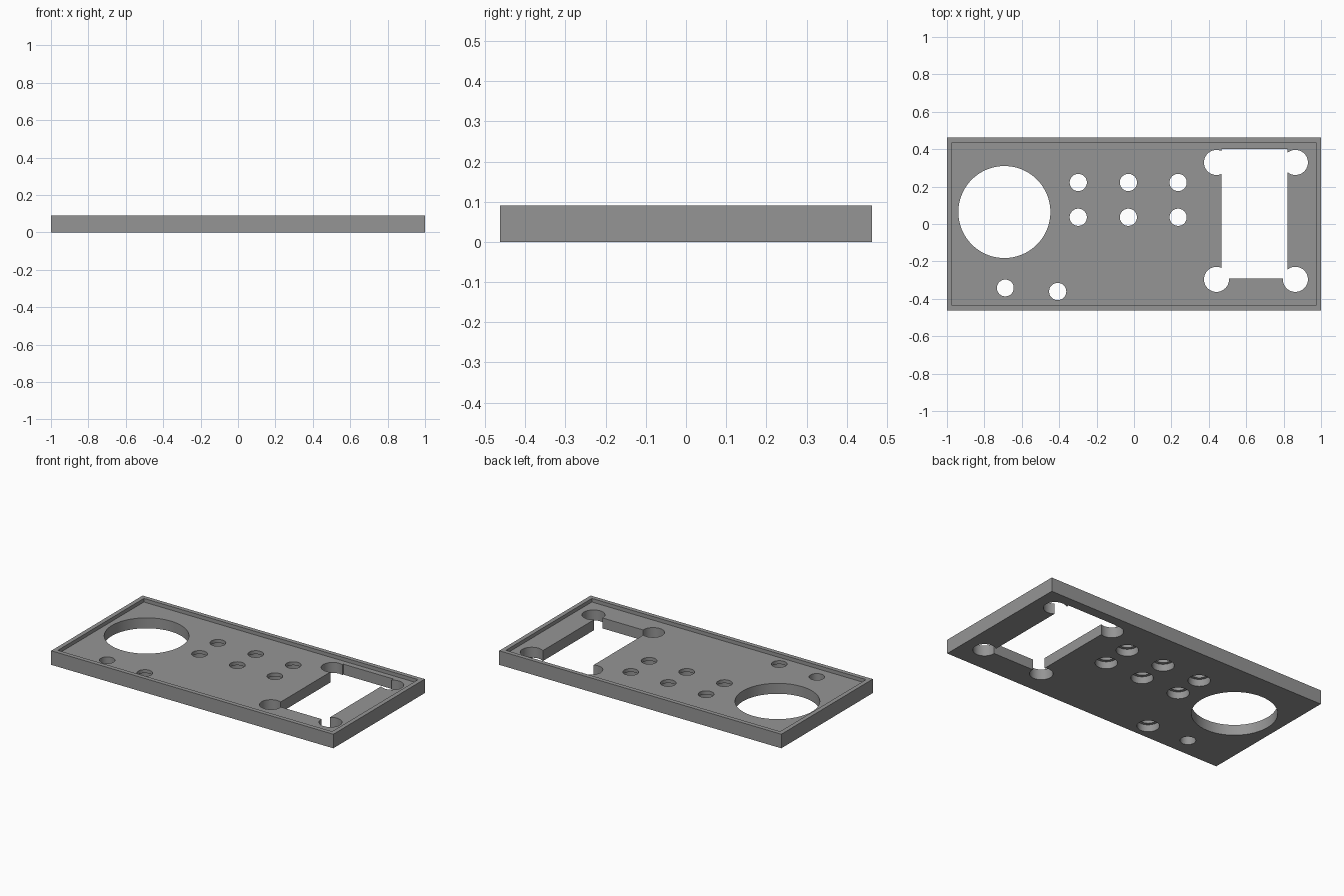
import bpy, math

if "Cube" in bpy.data.objects:
    bpy.data.objects.remove(bpy.data.objects["Cube"])

H, FLOOR = 0.09, 0.067       # total height, floor thickness inside the rim
LX, LY, RIM = 2.0, 0.926, 0.028

grey = bpy.data.materials.new("mid grey")
grey.diffuse_color = (0.30, 0.30, 0.30, 1)
grey.use_nodes = True
grey.node_tree.nodes["Principled BSDF"].inputs["Base Color"].default_value = grey.diffuse_color


def box(name, x0, x1, y0, y1, z0, z1):
    bpy.ops.mesh.primitive_cube_add(
        size=1, location=((x0 + x1) / 2, (y0 + y1) / 2, (z0 + z1) / 2))
    ob = bpy.context.object
    ob.name = name
    ob.scale = (x1 - x0, y1 - y0, z1 - z0)
    bpy.ops.object.transform_apply(location=True, rotation=False, scale=True)
    ob.data.materials.append(grey)
    return ob


def cylinder(name, x, y, r, z0, z1, sides=48):
    bpy.ops.mesh.primitive_cylinder_add(
        vertices=sides, radius=r, depth=z1 - z0, location=(x, y, (z0 + z1) / 2))
    ob = bpy.context.object
    ob.name = name
    ob.data.materials.append(grey)
    return ob


# Panel body
panel = box("panel", -LX / 2, LX / 2, -LY / 2, LY / 2, 0, H)

# Shallow recess that leaves a thin raised rim
cutters = [box("recess_cutter", -LX / 2 + RIM, LX / 2 - RIM,
               -LY / 2 + RIM, LY / 2 - RIM, FLOOR, 0.2)]

# Large round opening
cutters.append(cylinder("round_opening_cutter", -0.693, 0.064, 0.246, -0.1, 0.2, 96))

# Rectangular window with a round relief at each corner
cutters.append(box("window_cutter", 0.467, 0.822, -0.291, 0.40, -0.1, 0.2))
for x in (0.441, 0.863):
    for y in (0.329, -0.296):
        cutters.append(cylinder("corner_relief_cutter", x, y, 0.067, -0.1, 0.2))

# Button holes, widened from below
buttons = [(x, y) for x in (-0.298, -0.03, 0.236) for y in (0.222, 0.036)]
for x, y in buttons + [(-0.408, -0.361)]:
    cutters.append(cylinder("button_hole_cutter", x, y, 0.046, -0.1, 0.2))
    cutters.append(cylinder("counterbore_cutter", x, y, 0.064, -0.1, 0.045))

# Plain small hole
cutters.append(cylinder("small_hole_cutter", -0.688, -0.342, 0.045, -0.1, 0.2))

# Cut everything out of the panel
for c in cutters:
    mod = panel.modifiers.new(c.name, 'BOOLEAN')
    mod.operation = 'DIFFERENCE'
    mod.solver = 'EXACT'
    mod.object = c
bpy.ops.object.select_all(action='DESELECT')
panel.select_set(True)
bpy.context.view_layer.objects.active = panel
for mod in list(panel.modifiers):
    bpy.ops.object.modifier_apply(modifier=mod.name)
for c in cutters:
    bpy.data.objects.remove(c, do_unlink=True)

# Smooth round walls, crisp edges
bpy.ops.object.shade_smooth_by_angle(angle=math.radians(30))
